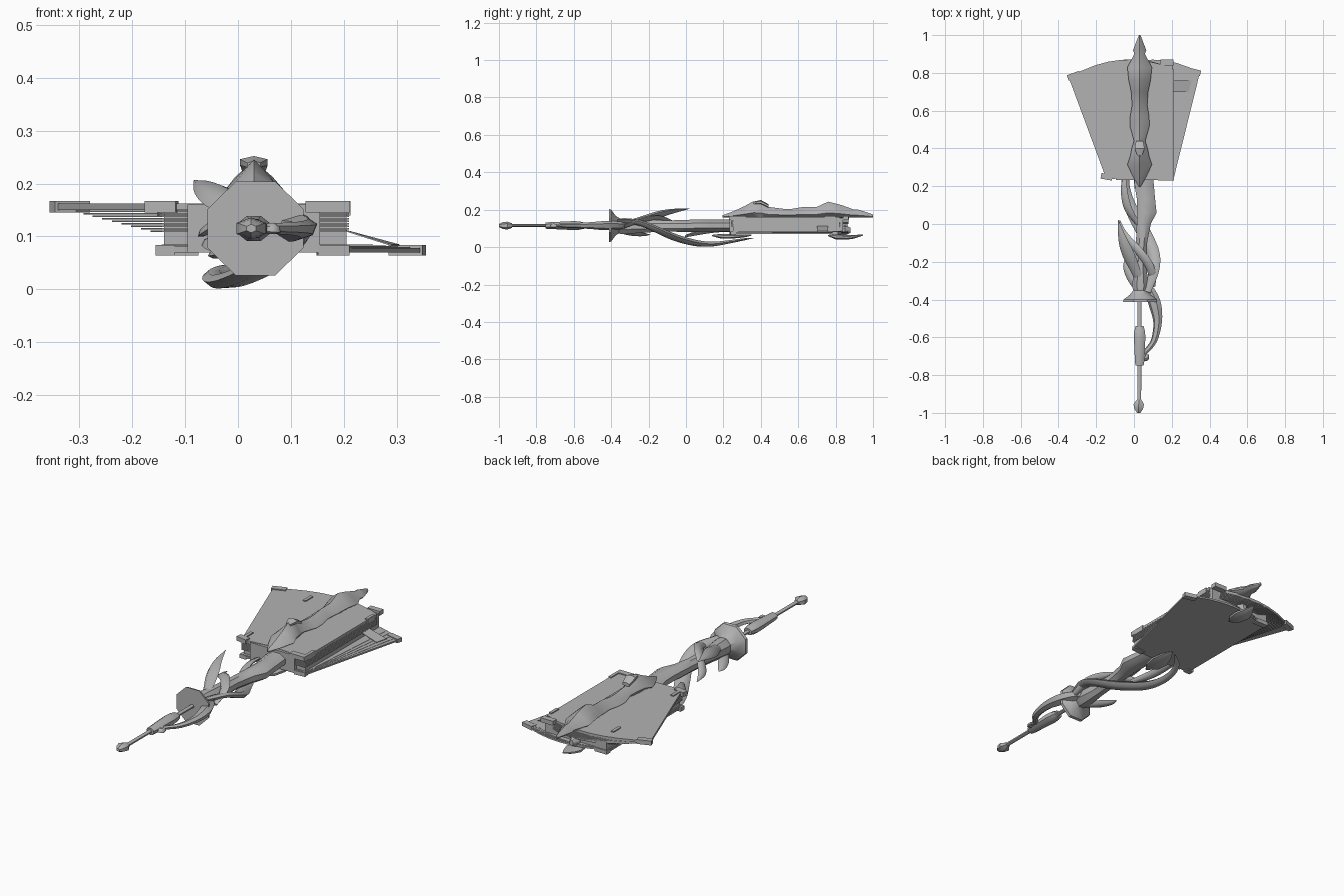
import bpy, bmesh, math
from mathutils import Vector

grey = bpy.data.materials.new("stone grey")
grey.diffuse_color = (0.45, 0.45, 0.45, 1)


def finish(name, bm, smooth=0):
    bmesh.ops.recalc_face_normals(bm, faces=bm.faces[:])
    me = bpy.data.meshes.new(name)
    bm.to_mesh(me)
    bm.free()
    ob = bpy.data.objects.new(name, me)
    bpy.context.collection.objects.link(ob)
    me.materials.append(grey)
    if smooth:
        bpy.ops.object.select_all(action='DESELECT')
        bpy.context.view_layer.objects.active = ob
        ob.select_set(True)
        bpy.ops.object.shade_smooth_by_angle(angle=math.radians(smooth))
    return ob


def skin(name, rings, smooth):
    """Bridge a list of equal rings and cap both ends."""
    bm = bmesh.new()
    rows = [[bm.verts.new(p) for p in r] for r in rings]
    n = len(rows[0])
    for a, b in zip(rows, rows[1:]):
        for i in range(n):
            bm.faces.new((a[i], a[(i + 1) % n], b[(i + 1) % n], b[i]))
    bm.faces.new(rows[0])
    bm.faces.new(rows[-1])
    return finish(name, bm, smooth)


def lathe(name, rows, sides=8, smooth=40):
    """Rows of (y, x centre, z centre, half width, half height)."""
    ang = [2 * math.pi * (i + .5) / sides for i in range(sides)]
    return skin(name, [[(x + w * math.cos(a), y, z + h * math.sin(a)) for a in ang]
                       for y, x, z, w, h in rows], smooth)


def vine(name, pts, flat=0.5, steps=4, sides=6):
    """Tapered stem through points (x, y, z, radius), smoothed between them."""
    P = [Vector(p) for p in pts]
    P = [2 * P[0] - P[1]] + P + [2 * P[-1] - P[-2]]
    path = []
    for i in range(1, len(P) - 2):
        a, b, c, d = P[i - 1:i + 3]
        for s in range(steps):
            t = s / steps
            path.append(0.5 * (2 * b + (c - a) * t + (2 * a - 5 * b + 4 * c - d) * t * t
                               + (3 * b - a - 3 * c + d) * t ** 3))
    path.append(P[-2])
    rings, u = [], Vector((1, 0, .3))
    for i, p in enumerate(path):
        d = (path[min(i + 1, len(path) - 1)] - path[max(i - 1, 0)]).xyz.normalized()
        u = (u - d * u.dot(d)).normalized()
        v, r = d.cross(u), max(p.w, .001)
        rings.append([p.xyz + r * (math.cos(k * math.tau / sides) * u
                                   + flat * math.sin(k * math.tau / sides) * v)
                      for k in range(sides)])
    return skin(name, rings, 50)


def slab(name, outline, z0, z1):
    return skin(name, [[(x, y, z) for x, y in outline] for z in (z0, z1)], 0)


def fan(left, right):
    """Outline of a sheet whose sides swing outward by the given degrees."""
    a, b = math.radians(left), math.radians(right)
    lx, ly = -.145 - .585 * math.sin(a), .235 + .575 * math.cos(a)
    rx, ry = .21 + .575 * math.sin(b), .24 + .58 * math.cos(b)
    top = []
    for i in range(9):
        t = i / 8
        top.append((rx + (lx - rx) * t, ry + (ly - ry) * t + .36 * t * (1 - t) * (rx - lx) / .7))
    return [(-.145, .235), (0, .25), (.21, .24)] + top


def clasp(name, x, y, turn, z0, z1, w=.035, d=.015):
    c, s = math.cos(math.radians(turn)), math.sin(math.radians(turn))
    slab(name, [(x + i * w * c - j * d * s, y + i * w * s + j * d * c)
                for i, j in ((-1, -1), (1, -1), (1, 1), (-1, 1))], z0, z1)


# Book block, covers and fanned pages
slab("page_block", [(-.14, .25), (.205, .25), (.205, .84), (-.14, .84)], .078, .155)
slab("top_cover", fan(20, 0), .15, .162)
slab("bottom_cover", fan(0, 14), .07, .078)
for k in range(9):
    z = .108 + k * .0048
    slab("left_page", fan(2 + 1.8 * k, 0), z, z + .003)
for k in range(4):
    z = .0785 + k * .002
    slab("right_page", fan(0, 12 - 2.5 * k), z, z + .0012)
skin("page_strap", [[(.205, y, .112), (.205, y, .109), (.29 + x, y, .082), (.29 + x, y, .085)]
                    for x, y in ((0, .70), (.015, .76))], 0)

# Corner clasps
for x, y, t, w in ((-.318, .785, 20, .035), (-.145, .25, -10, .03), (.17, .245, 0, .042), (.175, .855, 0, .035)):
    clasp("top_clasp", x, y, t, .145, .167, w)
for x, y, t, w in ((.32, .805, -14, .033), (.18, .25, 5, .03), (-.138, .25, 0, .018), (-.11, .83, 0, .035)):
    clasp("bottom_clasp", x, y, t, .064, .084, w)
for x in (-.145, .205):
    for y in (.29, .77):
        clasp("edge_clasp", x, y, 90, .14, .167, .03, .008)
clasp("front_plate", .03, .245, 0, .07, .16, .125, .012)

# Ornamental spine ridge lying on the cover
ridge = [(.195, .004, .17), (.25, .035, .19), (.315, .065, .22), (.36, .05, .245), (.40, .042, .24),
         (.44, .03, .215), (.52, .052, .205), (.57, .05, .205), (.63, .04, .215), (.70, .045, .215),
         (.76, .058, .243), (.83, .065, .225), (.90, .028, .20), (.92, .035, .20), (.97, .016, .185),
         (1, .004, .175)]
skin("spine_ridge", [[(.03 + w * a, y, .158 + (t - .158) * b) for a, b in
                      ((-.6, 0), (-1, .3), (-.6, .65), (0, 1), (.6, .65), (1, .3), (.6, 0))]
                     for y, w, t in ridge], 50)
lathe("ridge_knob", [(.36, .03, .235, .014, .008), (.40, .03, .24, .03, .012),
                     (.44, .03, .22, .022, .01)], 6)

# Lower ornament under the far end
lathe("lower_leaf", [(.76, .03, .062, .004, .004), (.80, .03, .055, .035, .015), (.86, .03, .052, .045, .013),
                     (.90, .03, .055, .03, .01), (.945, .03, .065, .004, .004)], 8)
lathe("lower_knob", [(.82, .03, .08, .02, .02), (.85, .03, .09, .03, .03), (.88, .03, .09, .01, .015)], 8)

# Handle: pommel, rod and grip
lathe("pommel", [(-1, .025, .115, .01, .008), (-.98, .025, .115, .026, .018), (-.955, .025, .115, .032, .021),
                 (-.93, .027, .115, .014, .012)], 6)
lathe("thin_rod", [(-.94, .028, .115, .011, .009), (-.40, .03, .115, .011, .009)], 8)
lathe("grip", [(-.75, .03, .115, .022, .018), (-.735, .03, .115, .026, .019), (-.60, .03, .115, .033, .026),
               (-.57, .03, .115, .031, .024), (-.54, .03, .115, .023, .017)], 8)

# Flared guard and main shaft
lathe("bell_guard", [(-.412, .033, .115, .098, .096), (-.40, .033, .115, .095, .092), (-.375, .033, .115, .06, .056),
                     (-.345, .033, .115, .034, .036)], 8, 30)
lathe("shaft", [(-.37, .034, .112, .034, .042), (-.33, .034, .112, .048, .047), (-.24, .034, .112, .036, .038),
                (-.1, .04, .113, .032, .032), (0, .052, .113, .04, .035), (.06, .068, .115, .056, .036),
                (.13, .064, .115, .052, .034), (.20, .055, .115, .055, .034), (.26, .05, .115, .055, .036)], 8)

# Curling vines and leaves
vine("guard_vine", [(.05, -.31, .11, .02), (.085, -.36, .115, .03), (.112, -.43, .115, .034), (.125, -.52, .115, .024),
                    (.105, -.62, .115, .017), (.055, -.685, .115, .013), (.05, -.71, .115, .012),
                    (.068, -.712, .115, .014), (.07, -.69, .115, .01)], .7)
vine("raised_leaf", [(.05, -.35, .12, .018), (.01, -.25, .145, .027), (-.03, -.16, .17, .034),
                     (-.06, -.08, .19, .024), (-.083, .02, .206, .001)])
vine("lower_vine", [(.07, -.36, .14, .02), (.105, -.25, .13, .028), (.105, -.16, .095, .032),
                    (.06, -.06, .052, .036), (0, .05, .022, .034), (-.035, .14, .016, .028),
                    (-.045, .23, .028, .02), (-.02, .30, .04, .014), (.04, .36, .048, .002)])
vine("upper_vine", [(.10, -.33, .11, .015), (.09, -.24, .145, .024), (.04, -.16, .158, .024),
                    (-.015, -.10, .14, .022), (-.055, -.05, .115, .02), (-.075, .02, .10, .001)])
vine("side_leaf", [(.03, -.36, .085, .015), (-.01, -.29, .075, .025), (-.04, -.23, .068, .018),
                   (-.05, -.19, .066, .001)])
vine("neck_vine", [(.02, .0, .06, .012), (-.03, .08, .08, .022), (-.05, .16, .09, .02),
                   (-.05, .23, .09, .014), (-.03, .27, .09, .006)])

# Leaf tips hanging under the near edge of the book
lathe("under_leaf", [(.14, .04, .062, .004, .004), (.19, .04, .058, .04, .014), (.25, .045, .057, .05, .012),
                     (.31, .05, .06, .03, .009), (.35, .05, .064, .004, .003)], 8)
